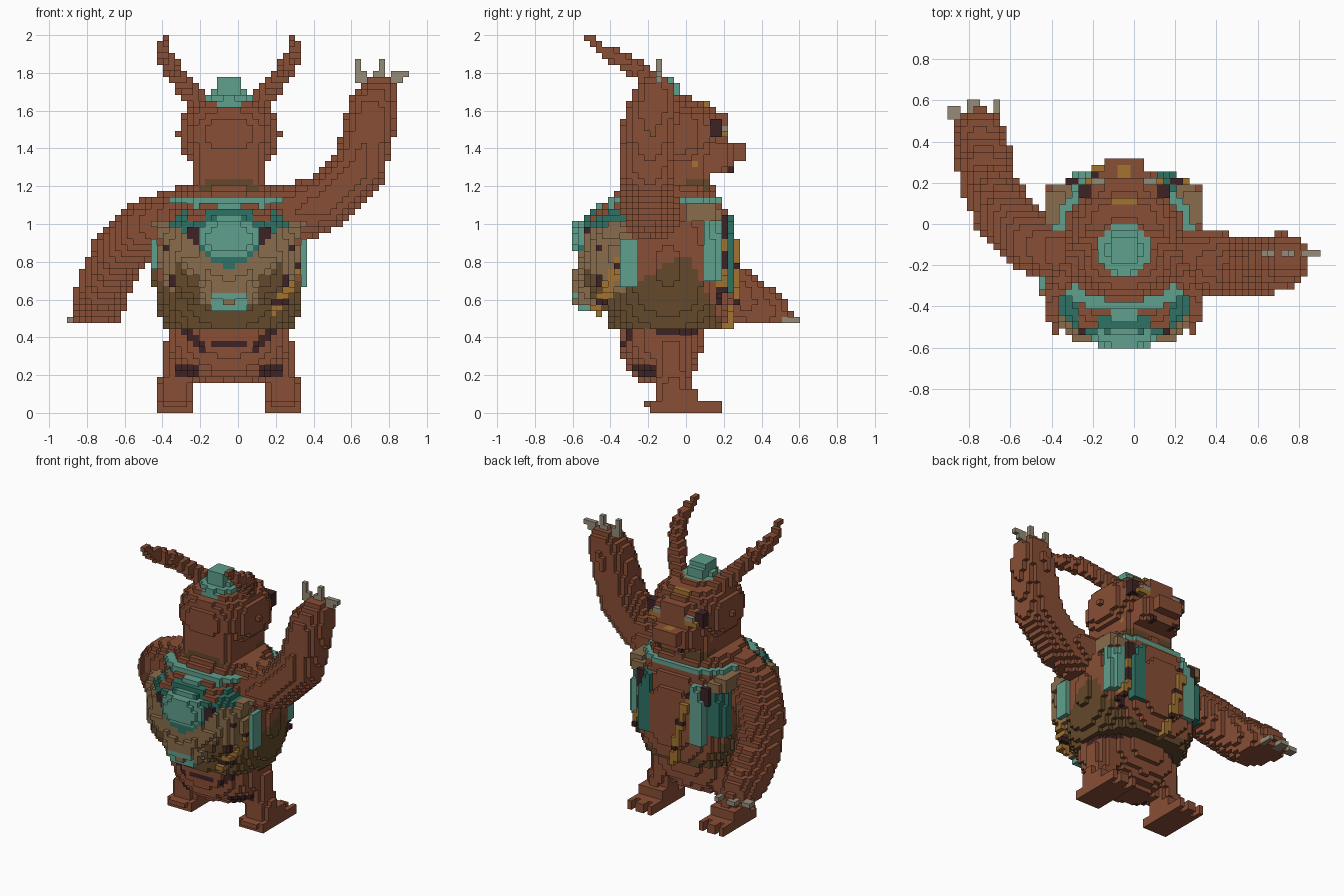
import bpy, bmesh, math
from mathutils import Vector

if "Cube" in bpy.data.objects:
    bpy.data.objects.remove(bpy.data.objects["Cube"], do_unlink=True)

V = 2 / 63            # edge of one block
CX = -1.5 * V         # mirror plane of the body

COLOURS = {
    "brown fur": (0.25, 0.077, 0.036), "light teal": (0.115, 0.35, 0.27),
    "dark teal": (0.028, 0.17, 0.13), "tan": (0.25, 0.15, 0.07),
    "olive brown": (0.125, 0.066, 0.023), "maroon": (0.047, 0.016, 0.018),
    "gold": (0.36, 0.17, 0.03), "grey claw": (0.3, 0.26, 0.19)}
MATS = []
for name, rgb in COLOURS.items():
    m = bpy.data.materials.new(name)
    m.use_nodes = True
    m.diffuse_color = (*rgb, 1)
    bsdf = m.node_tree.nodes["Principled BSDF"]
    bsdf.inputs["Base Color"].default_value = (*rgb, 1)
    bsdf.inputs["Roughness"].default_value = 0.9
    MATS.append(m)
FUR, TEAL, DTEAL, TAN, OLIVE, MAROON, GOLD, CLAW = range(8)

cells = {}            # block index -> (part, colour)


def fill(part, lo, hi, rule):
    """Put a block wherever rule(x, y, z) gives a colour inside the box."""
    a, b = [[round(q / V) + d for q in p] for p, d in ((lo, -1), (hi, 1))]
    for i in range(a[0], b[0] + 1):
        for j in range(a[1], b[1] + 1):
            for k in range(max(0, a[2]), min(62, b[2]) + 1):
                p = (i * V, (j + .5) * V, (k + .5) * V)
                if all(l <= q <= h for l, q, h in zip(lo, p, hi)):
                    c = rule(*p)
                    if c is not None:
                        cells[i, j, k] = (part, c)


def box(part, lo, hi, colour):
    fill(part, lo, hi, lambda x, y, z: colour)


def side_box(part, s, u, y, z, colour):
    """Box on one side (s) of the mirror plane, spanning u, y and z ranges."""
    xs = sorted((CX + s * u[0], CX + s * u[1]))
    box(part, (xs[0], y[0], z[0]), (xs[1], y[1], z[1]), colour)


def depth(p, c, r, power):
    return sum(abs((a - b) / s) ** power for a, b, s in zip(p, c, r))


def blob(part, c, r, colour, power=2, zlo=0, zhi=2):
    """Rounded solid; colour is an index or a rule."""
    def rule(x, y, z):
        if depth((x, y, z), c, r, power) <= 1:
            return colour(x, y, z) if callable(colour) else colour
    lo = [a - s for a, s in zip(c, r)]
    hi = [a + s for a, s in zip(c, r)]
    fill(part, (lo[0], lo[1], max(lo[2], zlo)), (hi[0], hi[1], min(hi[2], zhi)), rule)


def limb(part, path, colour, zlo=0):
    """Tapering tube along (x, y, z, radius) points."""
    for a, b in zip(path, path[1:]):
        for s in range(9):
            x, y, z, r = Vector(a).lerp(Vector(b), s / 8)
            blob(part, (x, y, z), (r, r, r), colour, zlo=zlo)


# Hips, legs and feet
def hip_colour(x, y, z):
    u = abs(x - CX)
    if y < -.1 and (u < .08 and .35 < z < .39 or .12 < u < .25 and abs(z - .23 - .85 * u) < .03):
        return MAROON
    if z > .41 and u > .2 and -.17 < y < .05:
        return MAROON
    if .19 < z < .24 and .16 < u < .28 and y < -.05:
        return MAROON
    return FUR


blob("hips", (CX, -.13, .41), (.33, .22, .26), hip_colour, 2.3, zlo=.15, zhi=.46)
for side, name in ((-1, "right"), (1, "left")):
    leg = name + "_leg"
    limb(leg, [(CX + side * .21, -.08, .34, .13), (CX + side * .24, -.08, .25, .1),
               (CX + side * .28, -.07, .15, .095), (CX + side * .285, -.07, .07, .095)], hip_colour)
    foot = name + "_foot"
    c = CX + side * .285
    box(foot, (c - .1, -.2, 0), (c + .1, .14, .07), FUR)
    box(foot, (c - .1, -.1, .06), (c + .1, .05, .13), FUR)
    box(foot, (c - .07, -.23, .02), (c + .07, -.19, .06), FUR)
    for t in (-.08, 0, .08):
        box(foot, (c + t - .03, .12, 0), (c + t + .03, .2, .06), FUR)

# Body
BC, BR = (CX, -.1, .78), (.4, .355, .5)


def body_colour(x, y, z):
    return OLIVE if z < (.85 - 2 * y if y > 0 else .85 + .6 * y) else FUR


blob("body", BC, BR, body_colour, 2.5, zlo=.46, zhi=1.21)


# Harness: a thin layer over the body
def harness(x, y, z):
    u, side = abs(x - CX), x > CX
    d = depth((x, y, z), BC, BR, 2.5)
    if not .8 < d < 1.22:
        return None
    if 1.1 < z < 1.15 and (d < 1.08 or y < -.3):
        return TEAL
    if y > .15:
        if .16 < u < .24 and .63 < z < 1.06:
            return DTEAL if side else TEAL
        track = .29 - .04 * math.sin(z * 9) if side else .02 + .12 * (z - .45) / .5
        if abs(u - track) < .025 and .46 < z < 1.0:
            return MAROON if int(z / V) % 6 < 1 + side * 2 else GOLD
    if .09 < y < .2 and u > .25 and .7 < z < 1.04:
        return TEAL if side else DTEAL
    return None


fill("harness", (CX - .48, -.55, .45), (CX + .48, .32, 1.16), harness)


# Backpack with its flap, pocket and rim
def pack_colour(x, y, z):
    u = abs(x - CX)
    v = z - .62 - .85 * u
    if v < -.05:
        return TAN if u > .3 and z > .64 else OLIVE
    if v < .12:
        return TAN
    if z > 1.07:
        return FUR if .05 < u < .2 and -.47 < y < -.41 else TEAL
    if .16 < u < .23 and .87 < z < 1.0:
        return MAROON
    if .13 < u < .23 and z > 1.0:
        return FUR
    return DTEAL


blob("backpack", (CX, -.36, .83), (.37, .21, .29), pack_colour, 2.4)
blob("pack_pocket", (CX, -.49, .93), (.17, .12, .11), TEAL, 2.4)
blob("pack_base", (CX, -.47, .65), (.16, .13, .1), TAN, 3)
box("pack_patch", (CX - .1, -.6, .6), (CX + .1, -.5, .65), TEAL)
box("pack_patch", (CX - .08, -.56, .55), (CX + .08, -.48, .6), TEAL)
for s in (-1, 1):
    limb("backpack_rim", [(CX + s * .06, -.56, .7, .045), (CX + s * .22, -.52, .8, .045),
                          (CX + s * .34, -.4, .95, .05), (CX + s * .37, -.33, 1.0, .03)], TAN)
    side_box("side_patch", s, (.37, .415), (-.34, -.26), (.66 if s > 0 else .76, .93), TEAL)
    side_box("rim_studs", s, (.3, .35), (-.48, -.44), (.85, .89), MAROON)
    side_box("rim_studs", s, (.29, .33), (-.49, -.42), (.68, .72), MAROON)
limb("pack_chain", [(CX + .25, -.47, .55, .032), (CX + .31, -.41, .66, .032),
                    (CX + .36, -.34, .8, .03), (CX + .37, -.31, .88, .025)],
     lambda x, y, z: MAROON if int(z / V) % 6 == 0 else GOLD)


# Neck and head
def neck_colour(x, y, z):
    return OLIVE if z < 1.24 and (y > 0 or abs(x - CX) < .17 - (z - 1.17)) else FUR


blob("neck", (CX, -.09, 1.28), (.205, .23, .3), neck_colour, 4, zlo=1.15, zhi=1.5)
blob("head", (CX, -.08, 1.48), (.27, .27, .195), FUR, 2.4)
blob("muzzle", (CX, .1, 1.36), (.16, .16, .1), FUR, 4)
box("muzzle", (CX - .1, .1, 1.32), (CX + .1, .32, 1.42), FUR)
box("brow", (CX - .17, .06, 1.45), (CX + .17, .2, 1.57), FUR)
box("brow", (CX - .1, .14, 1.45), (CX + .1, .23, 1.6), FUR)
box("brow_mark", (CX - .06, .08, 1.57), (CX + .06, .12, 1.64), GOLD)
box("nose_mark", (CX - .04, .23, 1.39), (CX + .04, .28, 1.43), GOLD)
for s in (-1, 1):
    side_box("eyes", s, (.15, .21), (.13, .18), (1.46, 1.54), MAROON)
    side_box("eyes", s, (.1, .18), (.18, .23), (1.46, 1.5), GOLD)
    side_box("eyes", s, (.1, .15), (.19, .23), (1.5, 1.53), CLAW)
    side_box("mouth", s, (.13, .2), (.02, .07), (1.29, 1.33), GOLD)
    side_box("mouth", s, (.05, .11), (.18, .26), (1.26, 1.3), MAROON)
    # Horns sweeping out and back
    horn = "left_horn" if s > 0 else "right_horn"
    limb(horn, [(CX + s * .14, -.06, 1.63, .055), (CX + s * .21, -.13, 1.7, .055),
                (CX + s * .28, -.23, 1.8, .047), (CX + s * .34, -.34, 1.87, .042),
                (CX + s * .35, -.44, 1.92, .035), (CX + s * .325, -.51, 1.98, .026)], FUR)

# Topknot cap
blob("cap", (CX, -.12, 1.6), (.14, .14, .16), TEAL, zlo=1.6, zhi=1.68)
blob("cap", (CX, -.12, 1.7), (.08, .08, .085), TEAL, 3)

# Raised left arm and lowered right arm
limb("left_arm", [(.25, -.17, 1.04, .16), (.48, -.2, 1.12, .145), (.63, -.2, 1.27, .145),
                  (.68, -.19, 1.45, .14), (.71, -.18, 1.6, .135), (.74, -.16, 1.68, .11)], FUR)
limb("right_arm", [(-.34, -.14, 1.03, .155), (-.5, -.09, .98, .15), (-.63, .04, .85, .145),
                   (-.71, .2, .68, .14), (-.735, .34, .58, .135), (-.75, .44, .52, .12)],
     FUR, zlo=.47)

# Shoulder plates
for s in (-1, 1):
    side_box("shoulder_plate", s, (.28, .38), (0, .15), (1.03, 1.1), TAN)
    side_box("shoulder_plate", s, (.24, .34), (.12, .2), (1.03, 1.07), TAN)
    side_box("shoulder_plate", s, (.23, .27), (.18, .22), (.93, 1.06), MAROON)

# Claws
for x in (.66, .75, .83):
    box("left_claws", (x - .03, -.17, 1.76), (x + .03, -.13, 1.81), CLAW)
for lo, hi in (((.63, 1.8), (.66, 1.86)), ((.74, 1.8), (.79, 1.86)), ((.84, 1.79), (.9, 1.82))):
    box("left_claws", (lo[0], -.17, lo[1]), (hi[0], -.13, hi[1]), CLAW)
for x, y in ((-.88, .58), (-.765, .6), (-.665, .6)):
    box("right_claws", (x - .032, .52, .47), (x + .025, y, .51), CLAW)

# Turn the blocks of each part into one mesh of exposed faces
DIRS = [(a, s) for a in range(3) for s in (0, 1)]
for part in dict.fromkeys(p for p, c in cells.values()):
    bm = bmesh.new()
    verts = {}
    for cell, (p, colour) in cells.items():
        if p != part:
            continue
        for axis, s in DIRS:
            near = list(cell)
            near[axis] += 2 * s - 1
            if tuple(near) in cells:
                continue
            ring = []
            for q in ((0, 0), (1, 0), (1, 1), (0, 1))[::1 if s else -1]:
                corner = list(cell)
                corner[axis] += s
                corner[(axis + 1) % 3] += q[0]
                corner[(axis + 2) % 3] += q[1]
                key = tuple(corner)
                if key not in verts:
                    verts[key] = bm.verts.new(((key[0] - .5) * V, key[1] * V, key[2] * V))
                ring.append(verts[key])
            bm.faces.new(ring).material_index = colour
    mesh = bpy.data.meshes.new(part)
    bm.to_mesh(mesh)
    bm.free()
    for m in MATS:
        mesh.materials.append(m)
    bpy.context.collection.objects.link(bpy.data.objects.new(part, mesh))
